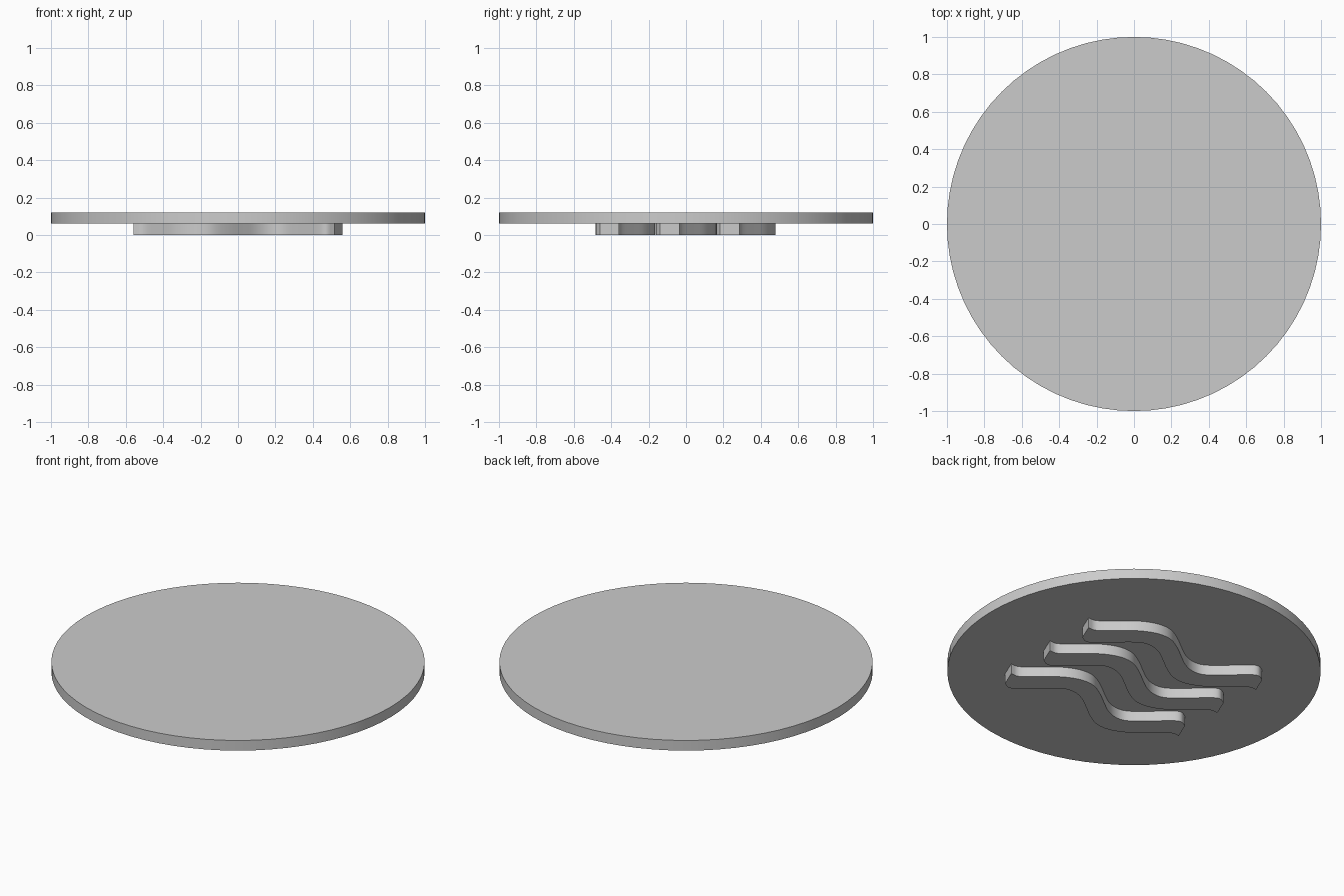
import bpy, bmesh
from mathutils import Vector

if "Cube" in bpy.data.objects:
    bpy.data.objects.remove(bpy.data.objects["Cube"])

grey = bpy.data.materials.new("light_grey")
grey.diffuse_color = (0.6, 0.6, 0.6, 1)
grey.use_nodes = True
grey.node_tree.nodes["Principled BSDF"].inputs["Base Color"].default_value = grey.diffuse_color


def finish(obj):
    obj.data.materials.append(grey)
    bpy.ops.object.select_all(action='DESELECT')
    obj.select_set(True)
    bpy.context.view_layer.objects.active = obj
    bpy.ops.object.shade_smooth_by_angle(angle=0.5)


def smooth_path(pts, steps=4):
    """Catmull-Rom curve through the points."""
    p = [Vector(q) for q in pts]
    p = [2 * p[0] - p[1]] + p + [2 * p[-1] - p[-2]]
    out = []
    for a, b, c, d in zip(p, p[1:], p[2:], p[3:]):
        for i in range(steps):
            t = i / steps
            out.append(0.5 * (2 * b + (c - a) * t + (2 * a - 5 * b + 4 * c - d) * t * t
                              + (3 * b - a - 3 * c + d) * t ** 3))
    return out + [p[-2]]


# Round plate
bpy.ops.mesh.primitive_cylinder_add(vertices=72, radius=1, depth=0.06, location=(0, 0, 0.09))
plate = bpy.context.object
plate.name = "round_plate"
finish(plate)

# One long edge of a wavy bar; the other edge is its half-turn copy
edge = smooth_path([(0.558, -0.033), (0.505, -0.028), (0.42, 0.04), (0.345, 0.103),
                    (0.27, 0.144), (0.2, 0.16), (0.13, 0.15), (0.05, 0.104),
                    (-0.03, 0.043), (-0.1, -0.007), (-0.17, -0.032), (-0.24, -0.022),
                    (-0.33, 0.048), (-0.42, 0.13), (-0.47, 0.157), (-0.515, 0.136)])
outline = edge + [-v for v in edge]

# Three wavy bars under the plate
for i, name in enumerate(("front_wave", "middle_wave", "back_wave")):
    bm = bmesh.new()
    face = bm.faces.new([bm.verts.new((v.x, v.y, 0)) for v in outline])
    top = bmesh.ops.extrude_face_region(bm, geom=[face])["geom"]
    bmesh.ops.translate(bm, vec=(0, 0, 0.06),
                        verts=[g for g in top if isinstance(g, bmesh.types.BMVert)])
    bmesh.ops.recalc_face_normals(bm, faces=bm.faces)
    mesh = bpy.data.meshes.new(name)
    bm.to_mesh(mesh)
    bm.free()
    wave = bpy.data.objects.new(name, mesh)
    wave.location.y = -0.325 + 0.322 * i
    bpy.context.collection.objects.link(wave)
    finish(wave)
